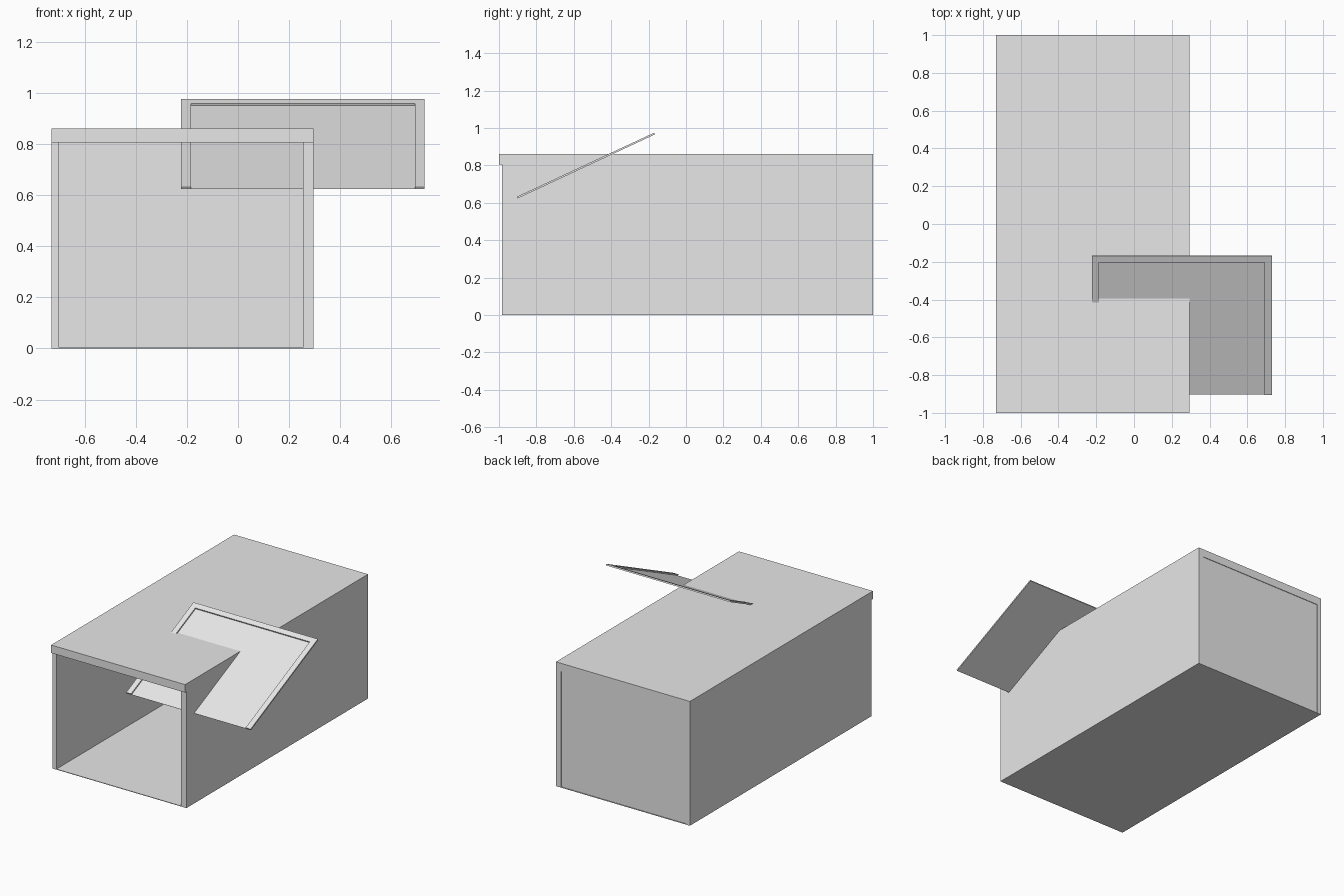
import bpy
import math
from mathutils import Matrix

cube = bpy.data.objects.get("Cube")
if cube:
    bpy.data.objects.remove(cube, do_unlink=True)

grey = bpy.data.materials.new("light_grey")
grey.use_nodes = True
grey.diffuse_color = (0.8, 0.8, 0.8, 1)
grey.node_tree.nodes["Principled BSDF"].inputs["Base Color"].default_value = (0.8, 0.8, 0.8, 1)


def box(name, xs, ys, zs, frame=Matrix()):
    """Flat-faced box spanning the given ranges, placed in a local frame."""
    corners = [(x, y, z) for x in xs for y in ys for z in zs]
    faces = [(0, 1, 3, 2), (4, 6, 7, 5), (0, 4, 5, 1),
             (2, 3, 7, 6), (0, 2, 6, 4), (1, 5, 7, 3)]
    mesh = bpy.data.meshes.new(name)
    mesh.from_pydata(corners, [], faces)
    mesh.materials.append(grey)
    obj = bpy.data.objects.new(name, mesh)
    obj.matrix_world = frame
    bpy.context.collection.objects.link(obj)
    return obj


# Open-fronted case
left, right = -0.73, 0.295
inner_left, inner_right = -0.7, 0.255
front, back = -0.985, 1.0
floor_top, lid_base, top = 0.004, 0.805, 0.86
box("floor", (left, right), (front, back), (0, floor_top))
box("right_wall", (left, inner_left), (front, back), (floor_top, lid_base))
box("left_wall", (inner_right, right), (front, back), (floor_top, lid_base))
box("back_wall", (inner_left, inner_right), (0.965, 0.996), (floor_top, lid_base))
box("lid", (left, right), (-1, back), (lid_base, top))

# Tilted tray: thin sheet with a raised rim on three sides
tilt = Matrix.Translation((0, -0.905, 0.632)) @ Matrix.Rotation(math.radians(25), 4, "X")
length, rim, depth, sheet = 0.811, 0.038, -0.01, -0.0086
x0, x1 = -0.222, 0.73
box("tray_sheet", (x0 + rim, x1 - rim), (0, length - rim), (depth, sheet), tilt)
box("tray_right_rim", (x0, x0 + rim), (0, length), (depth, 0), tilt)
box("tray_left_rim", (x1 - rim, x1), (0, length), (depth, 0), tilt)
box("tray_back_rim", (x0 + rim, x1 - rim), (length - rim, length), (depth, 0), tilt)
